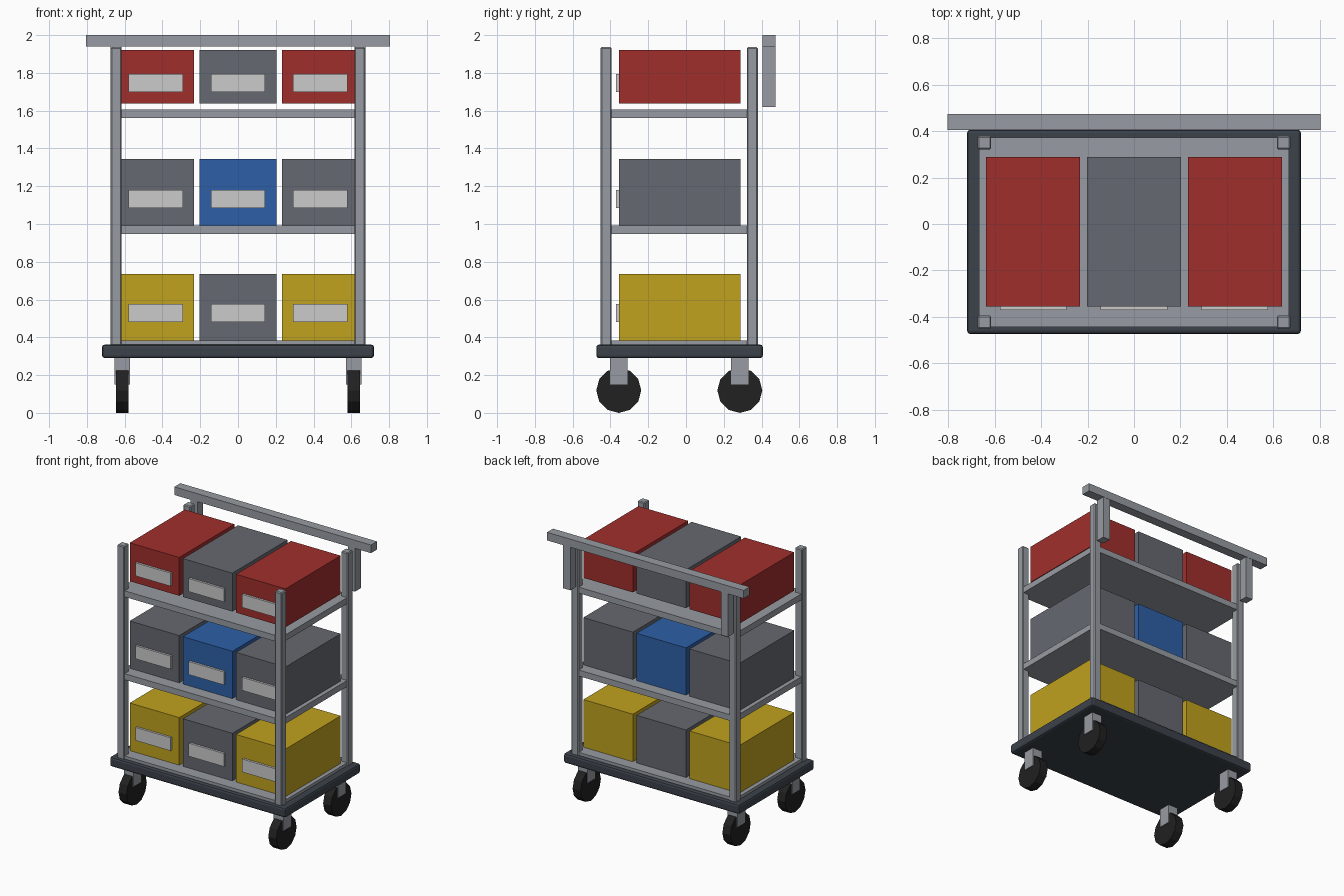
import bpy
import math

if "Cube" in bpy.data.objects:
    bpy.data.objects.remove(bpy.data.objects["Cube"])

YC = -0.034  # centre of the cart body in y (handle sticks out at the back)


def material(name, rgb):
    m = bpy.data.materials.new(name)
    m.diffuse_color = (*rgb, 1)
    m.use_nodes = True
    m.node_tree.nodes["Principled BSDF"].inputs["Base Color"].default_value = m.diffuse_color
    return m


RED = material("red", (0.35, 0.028, 0.025))
BLUE = material("blue", (0.027, 0.115, 0.39))
YELLOW = material("yellow", (0.53, 0.36, 0.013))
GREY = material("dark_grey", (0.13, 0.14, 0.16))
LABEL = material("light_grey", (0.55, 0.57, 0.58))
STEEL = material("steel", (0.31, 0.33, 0.36))
CHARCOAL = material("charcoal", (0.045, 0.055, 0.07))
RUBBER = material("rubber", (0.015, 0.015, 0.016))


def box(name, x, y, z, mat, bevel=0, segments=1):
    """Box from (min, max) ranges on each axis."""
    bpy.ops.mesh.primitive_cube_add(size=1, location=[(a + b) / 2 for a, b in (x, y, z)])
    ob = bpy.context.object
    ob.name = name
    ob.scale = [b - a for a, b in (x, y, z)]
    bpy.ops.object.transform_apply(location=False, rotation=False, scale=True)
    ob.data.materials.append(mat)
    if bevel:
        mod = ob.modifiers.new("bevel", 'BEVEL')
        mod.width = bevel
        mod.segments = segments
    return ob


def around(c, size):
    return (c - size / 2, c + size / 2)


# Base deck
box("base_deck", (-0.72, 0.72), around(YC, 0.882), (0.29, 0.362), CHARCOAL, 0.015, 2)

# Shelves
for name, top in (("lower_shelf", 0.384), ("middle_shelf", 0.993), ("upper_shelf", 1.606)):
    box(name, (-0.668, 0.668), (-0.445, 0.374), (top - 0.045, top), STEEL)

for sx in (-1, 1):
    side = "left" if sx < 0 else "right"
    for end, post_y, wheel_y in (("front", -0.423, -0.356), ("back", 0.351, 0.285)):
        # Corner posts
        box(f"{side}_{end}_post", around(sx * 0.645, 0.058), around(post_y, 0.058),
            (0.35, 1.936), STEEL, 0.006)
        # Caster bracket and wheel
        box(f"{side}_{end}_caster_bracket", around(sx * 0.613, 0.08),
            around(wheel_y, 0.092), (0.15, 0.3), STEEL)
        bpy.ops.mesh.primitive_cylinder_add(vertices=12, radius=0.119, depth=0.065,
                                            location=(sx * 0.613, wheel_y, 0.119),
                                            rotation=(0, math.pi / 2, 0))
        wheel = bpy.context.object
        wheel.name = f"{side}_{end}_wheel"
        wheel.data.materials.append(RUBBER)
    # Handle bracket
    box(f"{side}_handle_bracket", around(sx * 0.645, 0.058), (0.405, 0.473), (1.62, 1.945), STEEL)

# Push handle
box("push_handle", (-0.805, 0.805), (0.405, 0.475), (1.94, 2.0), STEEL)

# Storage bins with front labels: row name, bottom, top, label bottom, colours
rows = (
    ("lower", 0.384, 0.736, 0.48, (YELLOW, GREY, YELLOW)),
    ("middle", 0.993, 1.343, 1.084, (GREY, BLUE, GREY)),
    ("upper", 1.637, 1.921, 1.698, (RED, GREY, RED)),
)
for row, z0, z1, label_z, colours in rows:
    for col, x, mat in zip(("left", "centre", "right"), (-0.435, 0, 0.435), colours):
        box(f"{row}_{col}_bin", around(x, 0.405), (-0.355, 0.289), (z0, z1), mat)
        box(f"{row}_{col}_label", around(x, 0.287), (-0.371, -0.345),
            (label_z, label_z + 0.097), LABEL)
